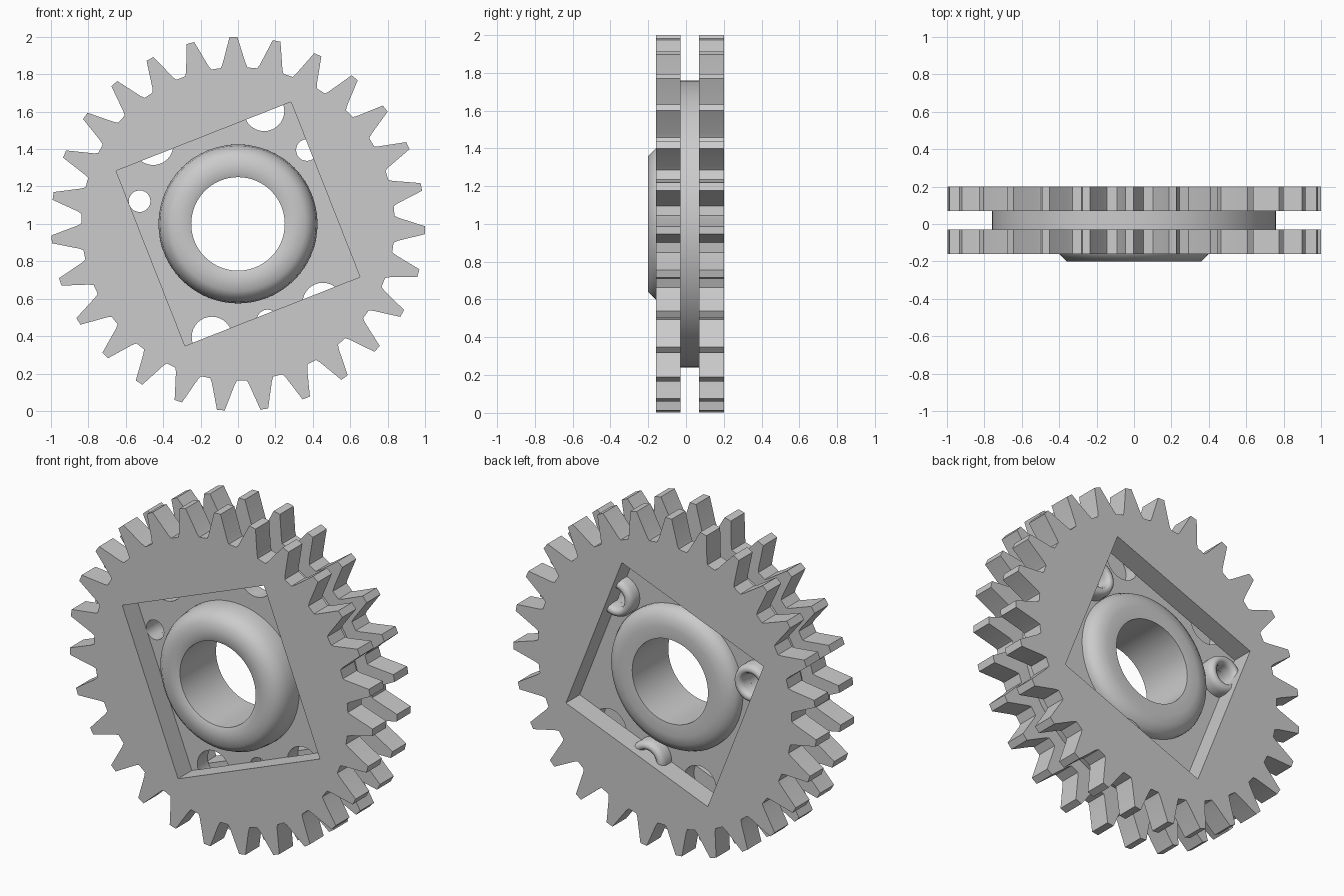
import bpy, bmesh
from math import cos, sin, pi, radians

if "Cube" in bpy.data.objects:
    bpy.data.objects.remove(bpy.data.objects["Cube"])

CZ = 1.0  # height of the gear axis


def circle(cx, cz, r, n):
    return [(cx + r * cos(2 * pi * i / n), cz + r * sin(2 * pi * i / n)) for i in range(n)]


def polar(r, deg):
    return r * cos(radians(deg)), r * sin(radians(deg))


def finish(ob, angle=30):
    bm = bmesh.new()
    bm.from_mesh(ob.data)
    bmesh.ops.remove_doubles(bm, verts=bm.verts, dist=1e-4)
    bmesh.ops.recalc_face_normals(bm, faces=bm.faces)
    bm.to_mesh(ob.data)
    bm.free()
    bpy.ops.object.select_all(action='DESELECT')
    ob.select_set(True)
    bpy.context.view_layer.objects.active = ob
    bpy.ops.object.shade_smooth_by_angle(angle=radians(angle))


def plate(name, loops, y0, y1, angle=30):
    """Flat plate in the xz plane: first loop is the outline, the rest are holes."""
    cu = bpy.data.curves.new(name, 'CURVE')
    cu.dimensions = '2D'
    cu.fill_mode = 'BOTH'
    cu.extrude = (y1 - y0) / 2
    for pts in loops:
        sp = cu.splines.new('POLY')
        sp.points.add(len(pts) - 1)
        for p, (x, z) in zip(sp.points, pts):
            p.co = (x, z, 0, 1)
        sp.use_cyclic_u = True
    ob = bpy.data.objects.new(name, cu)
    bpy.context.collection.objects.link(ob)
    ob.location = (0, (y0 + y1) / 2, CZ)
    ob.rotation_euler = (pi / 2, 0, 0)
    bpy.ops.object.select_all(action='DESELECT')
    ob.select_set(True)
    bpy.context.view_layer.objects.active = ob
    bpy.ops.object.convert(target='MESH')
    finish(bpy.context.view_layer.objects.active, angle)


def lathe(name, profile, cx, cz, n):
    """Closed (radius, y) profile spun round an axis along y."""
    bm = bmesh.new()
    rings = [[bm.verts.new((r * cos(2 * pi * i / n), y, r * sin(2 * pi * i / n)))
              for r, y in profile] for i in range(n)]
    m = len(profile)
    for i in range(n):
        a, b = rings[i], rings[(i + 1) % n]
        for j in range(m):
            k = (j + 1) % m
            bm.faces.new((a[j], a[k], b[k], b[j]))
    me = bpy.data.meshes.new(name)
    bm.to_mesh(me)
    bm.free()
    ob = bpy.data.objects.new(name, me)
    ob.location = (cx, 0, CZ + cz)
    bpy.context.collection.objects.link(ob)
    finish(ob, 50)


# Two toothed plates with a square opening
TEETH, START = 27, 91.4
gear = []
for t in range(TEETH):
    a = START + t * 360 / TEETH
    for r, d in ((0.838, -4.9), (0.86, -4.1), (1.0, -1.2), (1.0, 1.2), (0.86, 4.1), (0.838, 4.9)):
        gear.append(polar(r, a + d))
square = [polar(0.711, 66.5 + 90 * k) for k in range(4)]
plate('front_gear', [gear, square], -0.16, -0.03, 15)
plate('back_gear', [gear, square], 0.07, 0.20, 15)

# Middle drum with six large and three small holes round the axle
large = [polar(0.62, 17 + 60 * k) for k in range(6)]
small = [polar(0.54, 47 + 120 * k) for k in range(3)]
holes = [circle(x, z, 0.108, 32) for x, z in large] + [circle(x, z, 0.058, 24) for x, z in small]
plate('drum', [circle(0, 0, 0.76, 64), circle(0, 0, 0.3, 64)] + holes, -0.03, 0.07)

# Rounded axle hub
lathe('hub', [(0.25, -0.19), (0.275, -0.20), (0.36, -0.20), (0.40, -0.16), (0.418, -0.12), (0.425, -0.06),
              (0.425, 0.09), (0.41, 0.12), (0.37, 0.145), (0.32, 0.155), (0.25, 0.15)], 0, 0, 64)

# Rounded collars on the back of the small holes
for i, (x, z) in enumerate(small):
    lathe(f'collar_{i + 1}', [(0.058, 0.06), (0.058, 0.125), (0.068, 0.148), (0.086, 0.155),
                              (0.103, 0.146), (0.113, 0.122), (0.113, 0.06)], x, z, 32)
